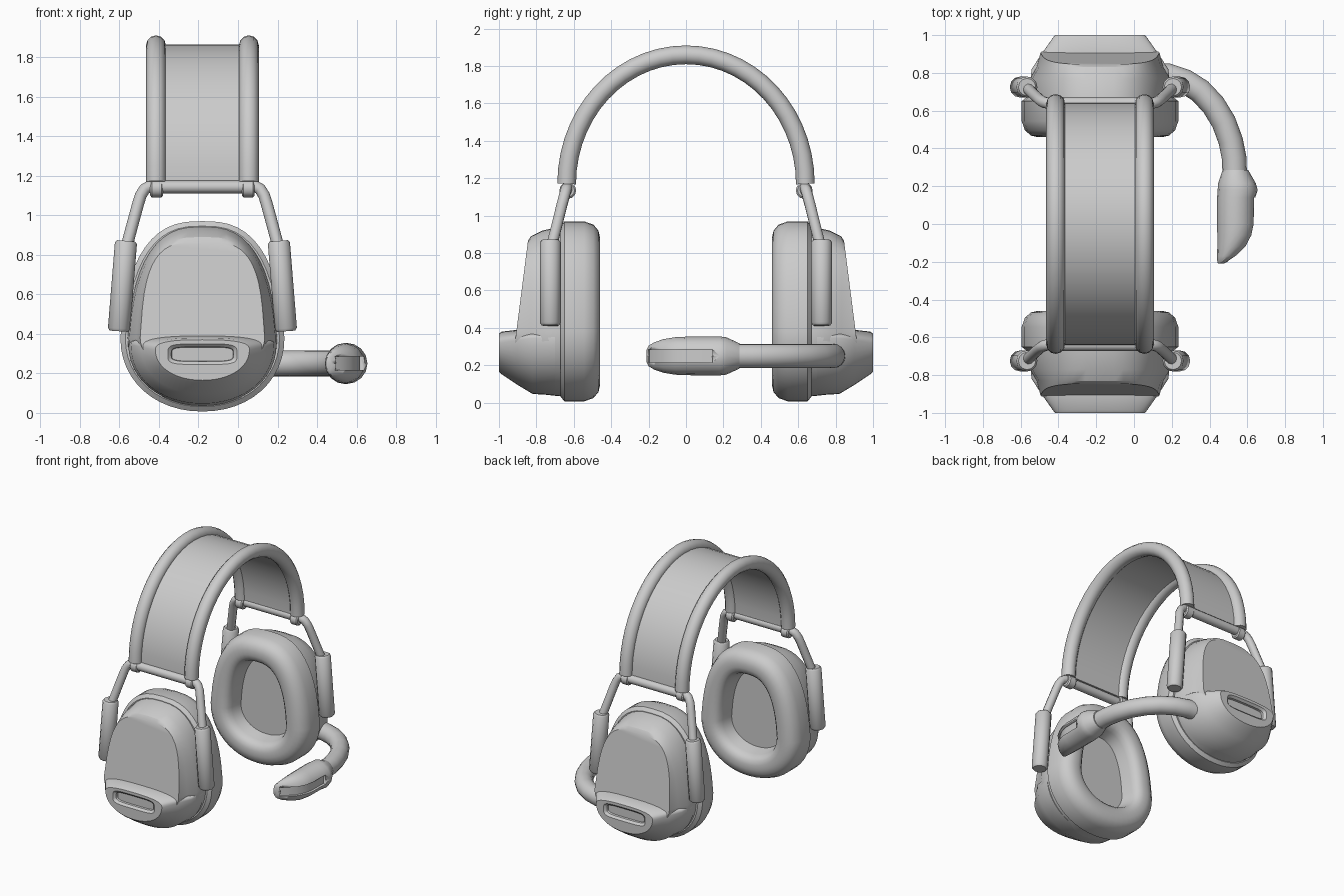
import bpy, bmesh, math
from mathutils import Vector

if "Cube" in bpy.data.objects:
    bpy.data.objects.remove(bpy.data.objects["Cube"])

CX = -0.18  # centre line of the cups and headband


def loft(name, rings, angle=35, closed=False):
    """Skin a list of equal-length rings and cap both ends."""
    bm = bmesh.new()
    vs = [[bm.verts.new(p) for p in r] for r in rings]
    n = len(vs[0])
    for a, b in zip(vs, vs[1:]):
        for i in range(n):
            j = (i + 1) % n
            bm.faces.new((a[i], a[j], b[j], b[i]))
    bm.faces.new(vs[0])
    bm.faces.new(vs[-1])
    bmesh.ops.recalc_face_normals(bm, faces=bm.faces)
    me = bpy.data.meshes.new(name)
    bm.to_mesh(me)
    bm.free()
    ob = bpy.data.objects.new(name, me)
    bpy.context.collection.objects.link(ob)
    bpy.ops.object.select_all(action='DESELECT')
    ob.select_set(True)
    bpy.context.view_layer.objects.active = ob
    bpy.ops.object.shade_smooth_by_angle(angle=math.radians(angle))
    return ob


def sweep(name, pts, radius, ref, sides=12, angle=40):
    """Round tube along a path; radius is one number or one per point."""
    pts = [Vector(p) for p in pts]
    rad = radius if isinstance(radius, list) else [radius] * len(pts)
    rings = []
    for i, p in enumerate(pts):
        t = (pts[min(i + 1, len(pts) - 1)] - pts[max(i - 1, 0)]).normalized()
        u = t.cross(Vector(ref)).normalized()
        v = t.cross(u)
        rings.append([p + rad[i] * (u * math.cos(a) + v * math.sin(a))
                      for a in (2 * math.pi * k / sides for k in range(sides))])
    return loft(name, rings, angle)


def egg(sy, y, hw, zc, up, lo, taper=0.12, eu=2.7, el=2.1, slope=0, n=48):
    """Egg-shaped ring facing y; slope leans the ring outward towards the bottom."""
    ring = []
    for k in range(n):
        a = 2 * math.pi * k / n
        c, s = math.cos(a), math.sin(a)
        e = eu if s > 0 else el
        q = math.copysign(abs(s) ** (2 / e), s)
        x = math.copysign(abs(c) ** (2 / e), c) * hw * (1 - taper * max(q, 0))
        dz = q * (up if s > 0 else lo)
        ring.append((CX + x, sy * (y + slope * (up - dz)), zc + dz))
    return ring


def arch(x, inset, n=28):
    """Headband arch in the y-z plane."""
    return [(x, (0.638 - inset) * math.cos(math.pi * k / n),
             1.17 + (0.69 - inset) * math.sin(math.pi * k / n)) for k in range(n + 1)]


# headband: panel between two padded edge tubes
outer, inner = arch(0, -0.003), arch(0, 0.027)
loft("headband_panel", [[(-0.41, o[1], o[2]), (0.05, o[1], o[2]),
                         (0.05, i[1], i[2]), (-0.41, i[1], i[2])]
                        for o, i in zip(outer, inner)])
for side, x in (("left", -0.415), ("right", 0.055)):
    sweep("headband_edge_" + side, arch(x, 0), 0.05, (1, 0, 0))

for end, sy in (("front", -1), ("back", 1)):
    # ear cushion with a recessed opening
    steps = [(0.67, 0.025), (0.65, 0.0), (0.545, 0.0), (0.495, 0.018), (0.468, 0.05),
             (0.46, 0.085), (0.46, 0.12), (0.468, 0.15), (0.49, 0.172),
             (0.52, 0.182), (0.60, 0.20)]
    loft("ear_cushion_" + end,
         [egg(sy, y, 0.415 - d, 0.38, 0.59 - d, 0.373 - d) for y, d in steps])

    # hard cup shell with a leaning flat face
    loft("cup_shell_" + end, [
        egg(sy, 0.64, 0.375, 0.38, 0.565, 0.345),
        egg(sy, 0.68, 0.378, 0.38, 0.56, 0.345),
        egg(sy, 0.77, 0.370, 0.38, 0.54, 0.335),
        egg(sy, 0.83, 0.335, 0.38, 0.51, 0.27, 0.11, 3.1),
        egg(sy, 0.845, 0.315, 0.38, 0.485, 0.18, 0.10, 3.5, slope=0.128)], 28)

    # lower bump with a slot in its face
    loft("cup_bump_" + end, [
        egg(sy, 0.70, 0.375, 0.35, 0.04, 0.31, 0),
        egg(sy, 0.82, 0.362, 0.345, 0.045, 0.298, 0),
        egg(sy, 0.90, 0.31, 0.335, 0.055, 0.24, 0),
        egg(sy, 0.985, 0.25, 0.32, 0.06, 0.168, 0),
        egg(sy, 1.0, 0.238, 0.32, 0.05, 0.155, 0),
        egg(sy, 1.0, 0.175, 0.297, 0.052, 0.052, 0, 4.5, 4.5),
        egg(sy, 0.985, 0.158, 0.297, 0.037, 0.037, 0, 4.5, 4.5),
        egg(sy, 0.97, 0.155, 0.297, 0.035, 0.035, 0, 4.5, 4.5)], 32)

    # cross bar under the headband
    y = sy * 0.64
    sweep("cross_bar_" + end, [(-0.41, y, 1.143), (0.05, y, 1.143)], 0.032, (0, 0, 1))

    for side, sx in (("left", -1), ("right", 1)):
        def at(dx, py, pz):
            return (CX + sx * dx, sy * py, pz)
        tag = end + "_" + side
        # clamp collar joining band, bar and wire
        sweep("clamp_" + tag, [at(0.200, 0.632, 1.135), at(0.208, 0.632, 1.135),
                               at(0.256, 0.632, 1.135), at(0.264, 0.632, 1.135)],
              [0.036, 0.045, 0.045, 0.036], (0, 0, 1))
        # bent suspension wire
        sweep("wire_" + tag, [at(0.24, 0.635, 1.148), at(0.265, 0.637, 1.147),
                              at(0.292, 0.643, 1.132), at(0.312, 0.652, 1.10),
                              at(0.326, 0.664, 1.055), at(0.36, 0.695, 0.93),
                              at(0.384, 0.718, 0.84)], 0.03, (0, 1, 0), 10)
        # slider sleeve
        sweep("sleeve_" + tag, [at(0.386, 0.725, 0.87), at(0.387, 0.725, 0.858),
                                at(0.422, 0.725, 0.427), at(0.423, 0.725, 0.413)],
              [0.046, 0.056, 0.056, 0.046], (0, 1, 0))

# microphone boom from the back cup
sweep("mic_boom", [(0.08, 0.79, 0.25), (0.18, 0.785, 0.25), (0.27, 0.755, 0.25),
                   (0.35, 0.705, 0.25), (0.42, 0.63, 0.25), (0.475, 0.54, 0.25),
                   (0.512, 0.44, 0.25), (0.53, 0.35, 0.25), (0.535, 0.22, 0.25)],
      0.065, (0, 0, 1), 16)

# microphone capsule: y, centre x, radius x, radius z
caps = [(0.285, 0.537, 0.068, 0.068), (0.215, 0.545, 0.1, 0.1), (0.18, 0.549, 0.106, 0.104),
        (0.14, 0.541, 0.101, 0.104), (0.0, 0.540, 0.1, 0.103), (-0.06, 0.534, 0.093, 0.1),
        (-0.12, 0.518, 0.077, 0.09), (-0.17, 0.492, 0.052, 0.073),
        (-0.20, 0.469, 0.028, 0.055), (-0.21, 0.459, 0.014, 0.035)]
mic = loft("microphone", [[(cx + rx * math.cos(a), y, 0.25 + rz * math.sin(a))
                           for a in (2 * math.pi * k / 16 for k in range(16))]
                          for y, cx, rx, rz in caps])

# groove cut along the curved side of the capsule
edge = [(cx + rx, y) for y, cx, rx, rz in caps[3:9]]
poly = [(x + 0.04, y - 0.01) for x, y in edge] + \
       [(x - 0.024, y + 0.006) for x, y in reversed(edge)]
cutter = loft("groove_cutter", [[(x, y, z) for x, y in poly] for z in (0.216, 0.284)])
cutter.hide_render = True
cutter.hide_viewport = True
cut = mic.modifiers.new("groove", 'BOOLEAN')
cut.operation = 'DIFFERENCE'
cut.solver = 'EXACT'
cut.object = cutter
